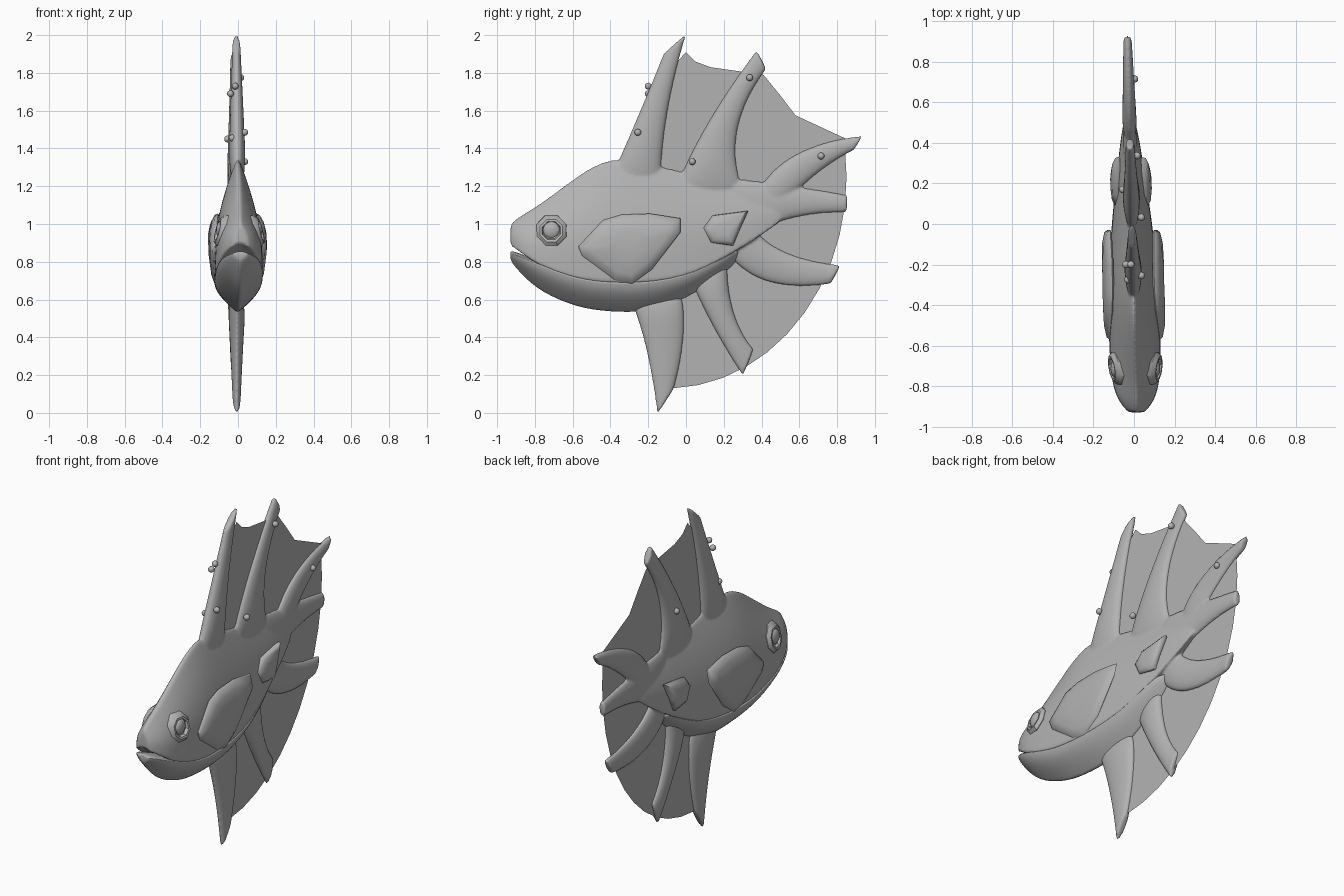
import bpy, bmesh
from math import sin, cos, pi, radians
from mathutils import Vector

if "Cube" in bpy.data.objects:
    bpy.data.objects.remove(bpy.data.objects["Cube"])

grey = bpy.data.materials.new("dark_grey")
grey.diffuse_color = (.45, .45, .45, 1)
grey.use_nodes = True
grey.node_tree.nodes["Principled BSDF"].inputs["Base Color"].default_value = grey.diffuse_color


def cx(y):
    # the fish's midline leans slightly sideways toward the tail
    return -0.01 - 0.024 * y


def loft(bm, rings):
    vr = [[bm.verts.new((x + cx(y), y, z)) for x, y, z in r] for r in rings]
    n = len(vr[0])
    for a, b in zip(vr, vr[1:]):
        for i in range(n):
            bm.faces.new((a[i], a[(i + 1) % n], b[(i + 1) % n], b[i]))
    bm.faces.new(vr[0])
    bm.faces.new(vr[-1])


def finish(name, bm, angle=pi):
    bmesh.ops.recalc_face_normals(bm, faces=bm.faces[:])
    me = bpy.data.meshes.new(name)
    bm.to_mesh(me)
    bm.free()
    me.materials.append(grey)
    ob = bpy.data.objects.new(name, me)
    bpy.context.collection.objects.link(ob)
    bpy.ops.object.select_all(action='DESELECT')
    ob.select_set(True)
    bpy.context.view_layer.objects.active = ob
    if angle == pi:
        bpy.ops.object.shade_smooth()
    else:
        bpy.ops.object.shade_smooth_by_angle(angle=angle)
    return ob


def ball(name, radius, spot, flat=1):
    bpy.ops.mesh.primitive_uv_sphere_add(segments=16, ring_count=10, radius=radius, location=spot)
    ob = bpy.context.object
    ob.name = name
    ob.scale.x = flat
    ob.data.materials.append(grey)
    bpy.ops.object.shade_smooth()


def subsurf(ob):
    m = ob.modifiers.new("Subdivision", 'SUBSURF')
    m.levels = m.render_levels = 2


def section(y, apex, seam, w, arch, full):
    # mirrored cross-section: pointed ridge at the apex, widest near the seam
    half = [(w * sin(pi / 2 * min(1, k / full)), y, apex + (seam - apex) * k)
            for k in (0, .1, .25, .42, .6, .78, .95, 1)]
    half.append((0, y, seam + arch))
    return half + [(-x, y, z) for x, y, z in half[-2:0:-1]]


# body stations: y, top, mouth/belly seam, bottom, half width
BODY = [(-.93, 1.0, .88, .815, .035), (-.92, 1.015, .875, .79, .048), (-.87, 1.055, .84, .73, .09),
        (-.77, 1.115, .765, .635, .122), (-.57, 1.28, .69, .55, .127), (-.4, 1.385, .672, .53, .125),
        (-.2, 1.34, .672, .525, .118), (.05, 1.28, .715, .62, .095), (.3, 1.23, .87, .81, .062),
        (.55, 1.15, 1.03, 1.02, .028)]
upper = bmesh.new()
loft(upper, [section(y, top, seam, w, .03, .75) for y, top, seam, low, w in BODY])

# lower jaw and belly, opening into the mouth at the front
jaw = bmesh.new()
loft(jaw, [section(y, low, seam + .02 - .4 * max(0, -.79 - y), w * 1.01, .02, 1)
           for y, top, seam, low, w in BODY[:-1]])
subsurf(finish("lower_jaw_and_belly", jaw))

# fin rays: base, middle and tip of each edge (y, z)
RAYS = [([(-.4, 1.25), (-.245, 1.6), (-.125, 1.89)], [(-.13, 1.25), (-.092, 1.62), (.002, 2.0)]),
        ([(-.06, 1.2), (.12, 1.55), (.365, 1.912)], [(.29, 1.22), (.275, 1.52), (.42, 1.81)]),
        ([(.4, 1.22), (.61, 1.39), (.925, 1.467)], [(.5, 1.08), (.7, 1.27), (.88, 1.385)]),
        ([(.25, 1.25), (.6, 1.2), (.85, 1.155)], [(.25, .88), (.52, 1.02), (.84, 1.06)]),
        ([(.36, .98), (.53, .85), (.81, .785)], [(.2, .86), (.42, .69), (.755, .68)]),
        ([(.03, .68), (.15, .44), (.295, .2)], [(.22, .82), (.25, .54), (.355, .345)]),
        ([(-.29, .58), (-.21, .32), (-.155, 0)], [(-.01, .6), (-.01, .38), (-.06, .14)])]


def through(pts, t):
    # parabola through three points
    a, b, c = (Vector(p) for p in pts)
    return a * (2 * t - 1) * (t - 1) + b * 4 * t * (1 - t) + c * t * (2 * t - 1)


for i, (left, right) in enumerate(RAYS):
    base = .04 if i in (2, 3, 4) else .05
    rings = []
    for t in (-.15, .1, .3, .52, .75, .93, 1.005, 1.015):
        l, r = through(left, t), through(right, t)
        c, d = (l + r) / 2, (r - l) / 2
        thick = .022 if t < 0 else base + (.022 - base) * t
        rings.append([(thick * sin(k * pi / 6), *(c + d * cos(k * pi / 6))) for k in range(12)])
    loft(upper, rings)
body = finish("body_and_fin_rays", upper)
subsurf(body)
m = body.modifiers.new("Fuse", 'REMESH')
m.mode = 'VOXEL'
m.voxel_size = .008
m.use_smooth_shade = True
m = body.modifiers.new("Blend", 'SMOOTH')
m.factor = .5
m.iterations = 4

# fin membrane: thin sheet, sagging between upper rays, elliptical behind
edge = [(-.12, .7), (-.2, 1.3), (-.1, 1.8), (0, 1.91), (.05, 1.86), (.13, 1.83), (.41, 1.79),
        (.5, 1.68), (.58, 1.575), (.85, 1.45)]
edge += [(-.1 + .95 * cos(radians(a)), 1.25 + 1.12 * sin(radians(a))) for a in range(8, -90, -8)]
sheet = bmesh.new()
sheet.faces.new([sheet.verts.new((cx(y), y, z)) for y, z in edge])
bmesh.ops.triangulate(sheet, faces=sheet.faces[:])
finish("fin_membrane", sheet, .5)


# thin raised side plates, following the body's inward curve below and above
def plate(name, outline, x1, low_lean, high_lean, side):
    c = sum((Vector(p) for p in outline), Vector((0, 0))) / len(outline)
    rings = []
    for x, s in ((x1 - .035, .95), (x1 - .026, 1), (x1 - .012, .96), (x1, .75), (x1 + .003, .4)):
        spots = [c + (Vector(p) - c) * s for p in outline]
        rings.append([(side * (x - low_lean * max(0, .85 - p.y) - high_lean * max(0, p.y - .95)),
                       p.x, p.y) for p in spots])
    b = bmesh.new()
    loft(b, rings)
    finish(name, b, .9)


GILL = [(-.57, .88), (-.44, 1.02), (-.34, 1.05), (-.19, 1.055), (-.03, 1.03),
        (-.03, .955), (-.18, .76), (-.285, .675), (-.38, .695), (-.55, .83)]
SMALL = [(.09, .98), (.14, 1.045), (.33, 1.07), (.28, .96), (.25, .885), (.13, .9)]
for side, tag in ((1, "right"), (-1, "left")):
    plate("gill_plate_" + tag, GILL, .15, .1, .2, side)
    plate("side_fin_" + tag, SMALL, .099, .1, .1, side)

    # eye: low faceted rim tilted with the cheek, domed ball inside
    rim = bmesh.new()
    rings = []
    for r, x in ((.09, .07), (.085, .098), (.064, .117), (.052, .116), (.046, .1)):
        ring = []
        for k in range(8):
            dy, dz = r * cos((k + .5) * pi / 4), r * sin((k + .5) * pi / 4)
            ring.append((side * (x + .15 * dy - .25 * dz), -.713 + dy, .965 + dz))
        rings.append(ring)
    loft(rim, rings)
    finish("eye_rim_" + tag, rim, .6)
    ball("eyeball_" + tag, .045, (side * .1 + cx(-.71), -.712, .968), .5)

# small bumps on the fin rays
BUMPS = [(-.015, -.2, 1.73), (-.04, -.2, 1.69), (-.03, -.275, 1.455), (.036, -.255, 1.485),
         (.036, .033, 1.33), (.015, .337, 1.775), (.003, .715, 1.36), (-.055, .17, 1.45)]
for i, spot in enumerate(BUMPS):
    ball("bump_%d" % (i + 1), .018, spot)
